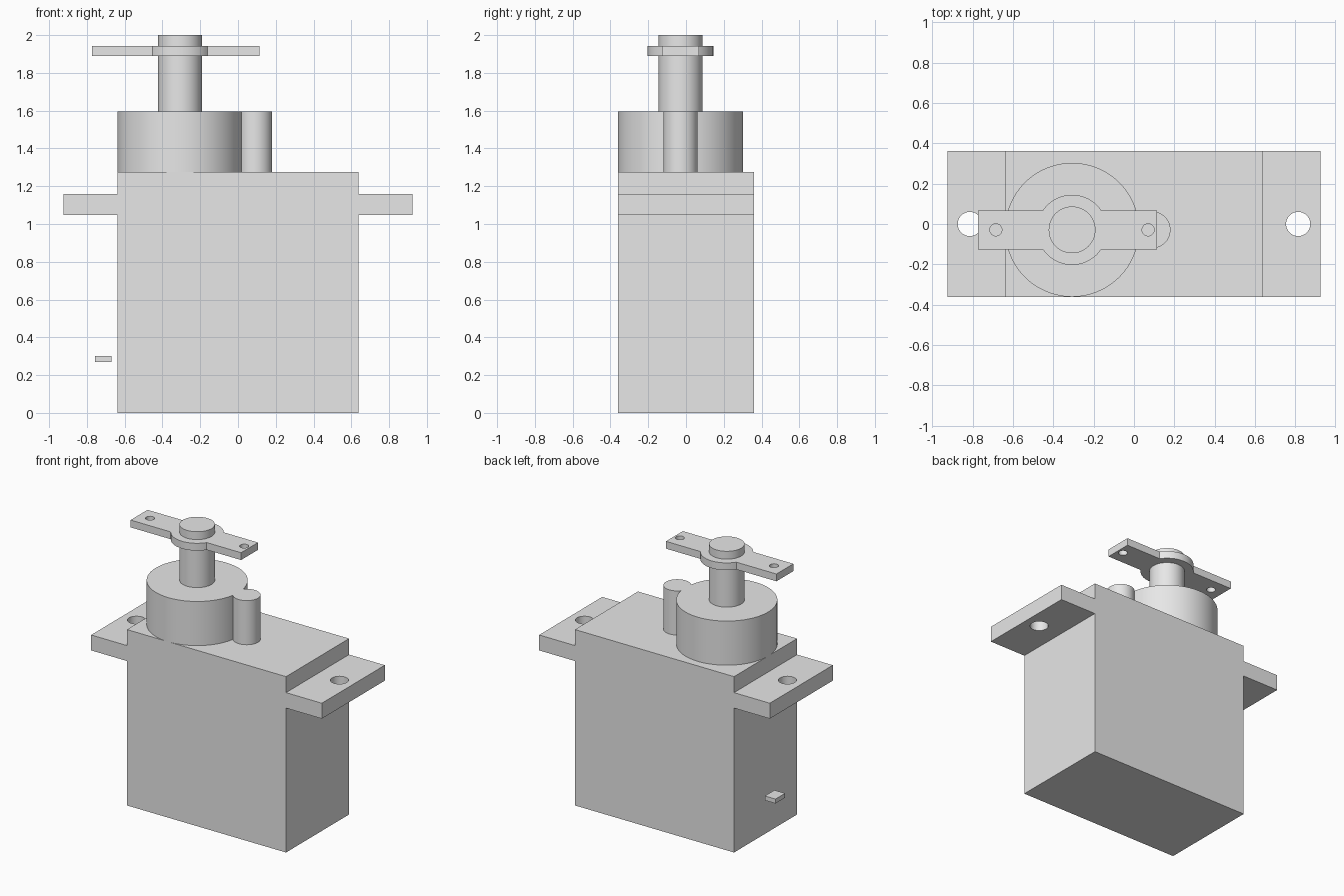
import bpy
import bmesh
from math import radians

cube = bpy.data.objects.get("Cube")
if cube:
    bpy.data.objects.remove(cube, do_unlink=True)

# Single plain plastic colour
grey = bpy.data.materials.new("plain_grey")
grey.use_nodes = True
colour = (0.8, 0.8, 0.8, 1)
grey.diffuse_color = colour
grey.node_tree.nodes["Principled BSDF"].inputs["Base Color"].default_value = colour

AXIS_X, AXIS_Y = -0.307, -0.029


def finish(name, bm):
    bmesh.ops.recalc_face_normals(bm, faces=bm.faces)
    mesh = bpy.data.meshes.new(name)
    bm.to_mesh(mesh)
    bm.free()
    mesh.materials.append(grey)
    obj = bpy.data.objects.new(name, mesh)
    bpy.context.collection.objects.link(obj)
    return obj


def extrude(name, points, vector):
    """Solid prism from a closed outline."""
    bm = bmesh.new()
    face = bm.faces.new([bm.verts.new(p) for p in points])
    result = bmesh.ops.extrude_face_region(bm, geom=[face], use_keep_orig=True)
    moved = [v for v in result["geom"] if isinstance(v, bmesh.types.BMVert)]
    bmesh.ops.translate(bm, verts=moved, vec=vector)
    return finish(name, bm)


def box(name, x0, x1, y0, y1, z0, z1):
    outline = [(x0, y0, z0), (x1, y0, z0), (x1, y1, z0), (x0, y1, z0)]
    return extrude(name, outline, (0, 0, z1 - z0))


def cylinder(name, x, y, radius, z0, z1, sides=64):
    bm = bmesh.new()
    bmesh.ops.create_cone(bm, cap_ends=True, segments=sides, radius1=radius,
                          radius2=radius, depth=z1 - z0)
    bmesh.ops.translate(bm, verts=bm.verts, vec=(x, y, (z0 + z1) / 2))
    return finish(name, bm)


def select(obj):
    bpy.ops.object.select_all(action="DESELECT")
    obj.select_set(True)
    bpy.context.view_layer.objects.active = obj


def combine(target, tool, operation):
    """Apply a boolean and discard the tool object."""
    tool.hide_render = True
    mod = target.modifiers.new("boolean", "BOOLEAN")
    mod.operation = operation
    mod.solver = "EXACT"
    mod.object = tool
    select(target)
    bpy.ops.object.modifier_apply(modifier=mod.name)
    bpy.data.objects.remove(tool, do_unlink=True)


# Case with mounting tabs, one mirrored profile
half = [(0.638, 0), (0.638, 1.047), (0.925, 1.047),
        (0.925, 1.159), (0.638, 1.159), (0.638, 1.275)]
profile = half + [(-x, z) for x, z in reversed(half)]
case = extrude("case", [(x, -0.361, z) for x, z in profile], (0, 0.722, 0))
for x in (-0.814, 0.814):
    combine(case, cylinder("tab_hole", x, 0, 0.06, 0.9, 1.3, 48), "DIFFERENCE")

# Gear housing, its small neighbour and the output shaft
gear_housing = cylinder("gear_housing", AXIS_X, AXIS_Y, 0.332, 1.275, 1.595, 96)
idler_housing = cylinder("idler_housing", 0.09, AXIS_Y, 0.091, 1.275, 1.595)
shaft = cylinder("output_shaft", AXIS_X, AXIS_Y, 0.116, 1.595, 2.0)

# Two-armed horn with a round hub and screw holes
horn = box("horn", -0.773, 0.113, AXIS_Y - 0.097, AXIS_Y + 0.097, 1.89, 1.943)
combine(horn, cylinder("hub", AXIS_X, AXIS_Y, 0.174, 1.89, 1.943), "UNION")
for x in (-0.685, 0.07):
    combine(horn, cylinder("screw_hole", x, AXIS_Y, 0.03, 1.8, 2.0, 32), "DIFFERENCE")

# Cable stub beside the case
box("cable_stub", -0.756, -0.671, -0.055, 0.055, 0.27, 0.302)

# Smooth round walls, crisp edges
for part in (case, gear_housing, idler_housing, shaft, horn):
    select(part)
    bpy.ops.object.shade_smooth_by_angle(angle=radians(30))
